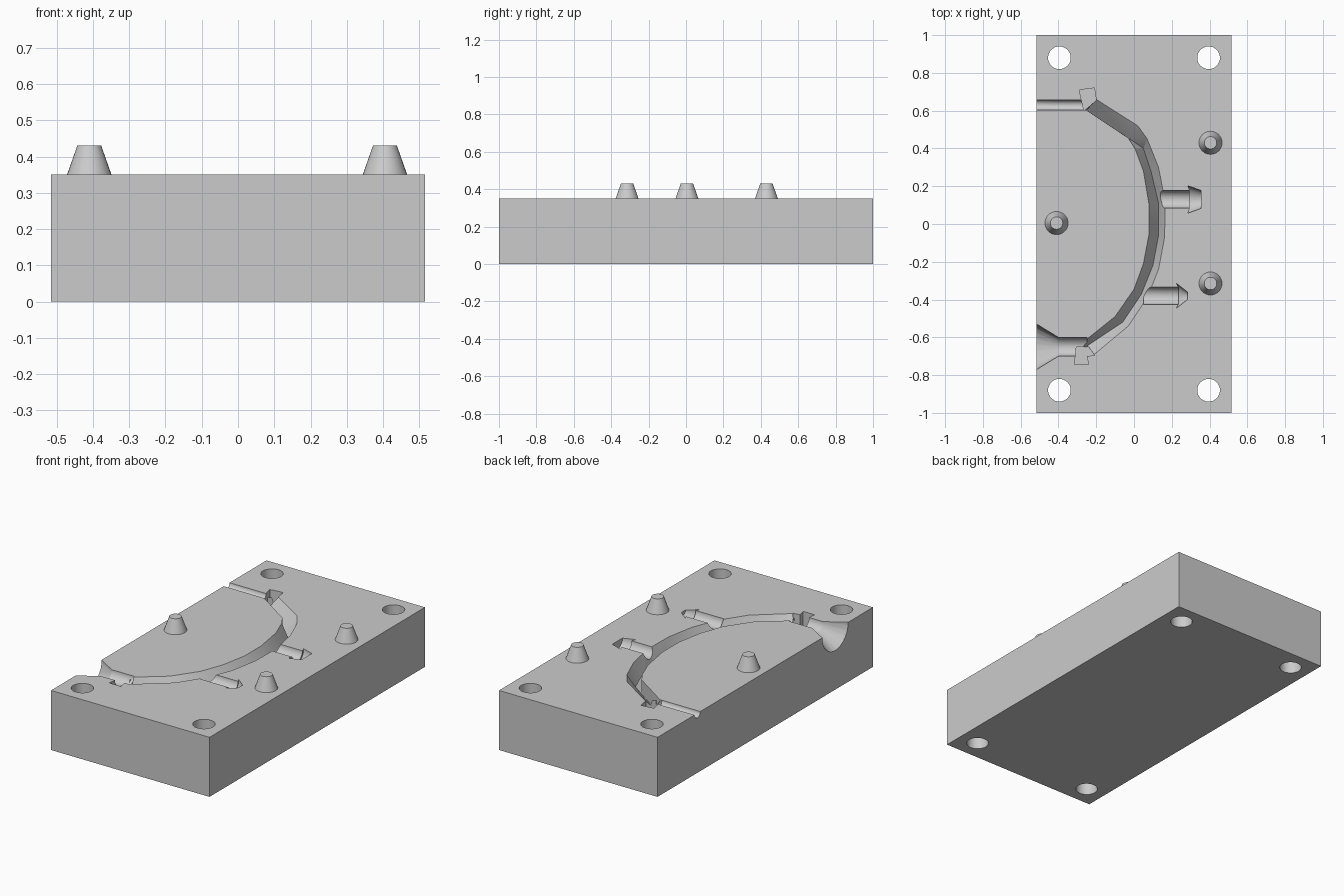
import bpy, bmesh, math
from mathutils import Matrix

if "Cube" in bpy.data.objects:
    bpy.data.objects.remove(bpy.data.objects["Cube"])

TOP = 0.35
grey = bpy.data.materials.new("plain grey")
grey.use_nodes = True
colour = (0.6, 0.6, 0.6, 1)
grey.diffuse_color = colour
grey.node_tree.nodes["Principled BSDF"].inputs["Base Color"].default_value = colour


def make(name, bm):
    bmesh.ops.recalc_face_normals(bm, faces=bm.faces)
    mesh = bpy.data.meshes.new(name)
    bm.to_mesh(mesh)
    bm.free()
    mesh.materials.append(grey)
    obj = bpy.data.objects.new(name, mesh)
    bpy.context.collection.objects.link(obj)
    return obj


def cone(name, r1, r2, length, place, sides=32):
    """Truncated cone that starts at the local origin and runs along local z."""
    bm = bmesh.new()
    bmesh.ops.create_cone(bm, cap_ends=True, segments=sides, radius1=r1, radius2=r2,
                          depth=length, matrix=place @ Matrix.Translation((0, 0, length / 2)))
    return make(name, bm)


def loft(name, rings):
    """Closed solid through a list of equal cross-sections."""
    bm = bmesh.new()
    rows = [[bm.verts.new(p) for p in ring] for ring in rings]
    n = len(rows[0])
    for a, b in zip(rows, rows[1:]):
        for i in range(n):
            j = (i + 1) % n
            bm.faces.new((a[i], a[j], b[j], b[i]))
    bm.faces.new(rows[0])
    bm.faces.new(rows[-1])
    bmesh.ops.triangulate(bm, faces=bm.faces)
    return make(name, bm)


def channel(name, y, stops):
    """Round channel along x, lying on the parting face; stops are (x, radius)."""
    rings = []
    for x, r in stops:
        angles = [2 * math.pi * (i + 0.5) / 24 for i in range(24)]
        rings.append([(x, y + r * math.cos(a), TOP + r * math.sin(a)) for a in angles])
    return loft(name, rings)


def pocket(name, outline, depth):
    return loft(name, [[(x, y, z) for x, y in outline] for z in (TOP - depth, TOP + 0.05)])


# Block
bm = bmesh.new()
bmesh.ops.create_cube(bm, size=1, matrix=Matrix.Translation((0, 0, TOP / 2))
                      @ Matrix.Diagonal((1.03, 2, TOP, 1)))
block = make("mould_block", bm)

# Bolt holes through the four corners
cutters = [cone("bolt_hole_cutter", 0.06, 0.06, 0.5,
                Matrix.Translation((0.395 * sx, 0.88 * sy, -0.05)))
           for sx in (-1, 1) for sy in (-1, 1)]

# Curved V groove: inner rim, valley and outer rim at each station
stations = [
    ((-0.255, 0.605), (-0.25, 0.603), (-0.2, 0.66)),
    ((-0.03, 0.455), (-0.025, 0.452), (0.02, 0.52)),
    ((0.005, 0.4), (0.05, 0.4), (0.07, 0.45)),
    ((0.05, 0.28), (0.09, 0.28), (0.13, 0.3)),
    ((0.08, 0.1), (0.13, 0.11), (0.165, 0.12)),
    ((0.08, -0.05), (0.13, -0.06), (0.162, -0.07)),
    ((0.05, -0.21), (0.1, -0.22), (0.13, -0.24)),
    ((0.0, -0.345), (0.04, -0.37), (0.07, -0.39)),
    ((-0.1, -0.49), (-0.06, -0.52), (-0.03, -0.54)),
    ((-0.25, -0.61), (-0.27, -0.66), (-0.21, -0.69)),
]
lift = 0.05
groove = [[(*i, TOP + lift), (*i, TOP), (*v, TOP - 0.085), (*o, TOP), (*o, TOP + lift)]
          for i, v, o in stations]
cutters.append(loft("groove_cutter", groove))

# Pockets at both ends of the groove
cutters.append(pocket("back_pocket_cutter",
                      [(-0.265, 0.6), (-0.2, 0.655), (-0.21, 0.72), (-0.29, 0.71)], 0.085))
cutters.append(pocket("front_pocket_cutter",
                      [(-0.305, -0.65), (-0.315, -0.745), (-0.24, -0.745),
                       (-0.25, -0.7), (-0.21, -0.695), (-0.24, -0.65)], 0.085))

# Pouring funnel, vent and the two arrow-headed channels
cutters.append(channel("funnel_cutter", -0.65,
                       [(-0.535, 0.133), (-0.4, 0.05), (-0.25, 0.05)]))
cutters.append(channel("vent_cutter", 0.63, [(-0.54, 0.027), (-0.24, 0.027)]))
cutters.append(channel("back_arrow_cutter", 0.13,
                       [(0.12, 0.047), (0.295, 0.047), (0.285, 0.073), (0.355, 0.048)]))
cutters.append(channel("front_arrow_cutter", -0.38,
                       [(0.05, 0.046), (0.235, 0.046), (0.225, 0.066), (0.283, 0.02)]))

# Carve the block
for cutter in cutters:
    mod = block.modifiers.new(cutter.name, "BOOLEAN")
    mod.operation = "DIFFERENCE"
    mod.solver = "EXACT"
    mod.object = cutter
    cutter.hide_render = True
bpy.context.view_layer.objects.active = block
block.select_set(True)
for mod in list(block.modifiers):
    bpy.ops.object.modifier_apply(modifier=mod.name)
for cutter in cutters:
    bpy.data.objects.remove(cutter)

# Tapered locating pegs
pegs = [cone(name, 0.063, 0.033, 0.085, Matrix.Translation((x, y, TOP - 0.005)))
        for name, x, y in (("left_back_peg", 0.405, 0.43),
                           ("left_front_peg", 0.405, -0.315),
                           ("right_peg", -0.41, 0.005))]

for obj in [block] + pegs:
    obj.select_set(True)
bpy.ops.object.shade_smooth_by_angle(angle=math.radians(25))
